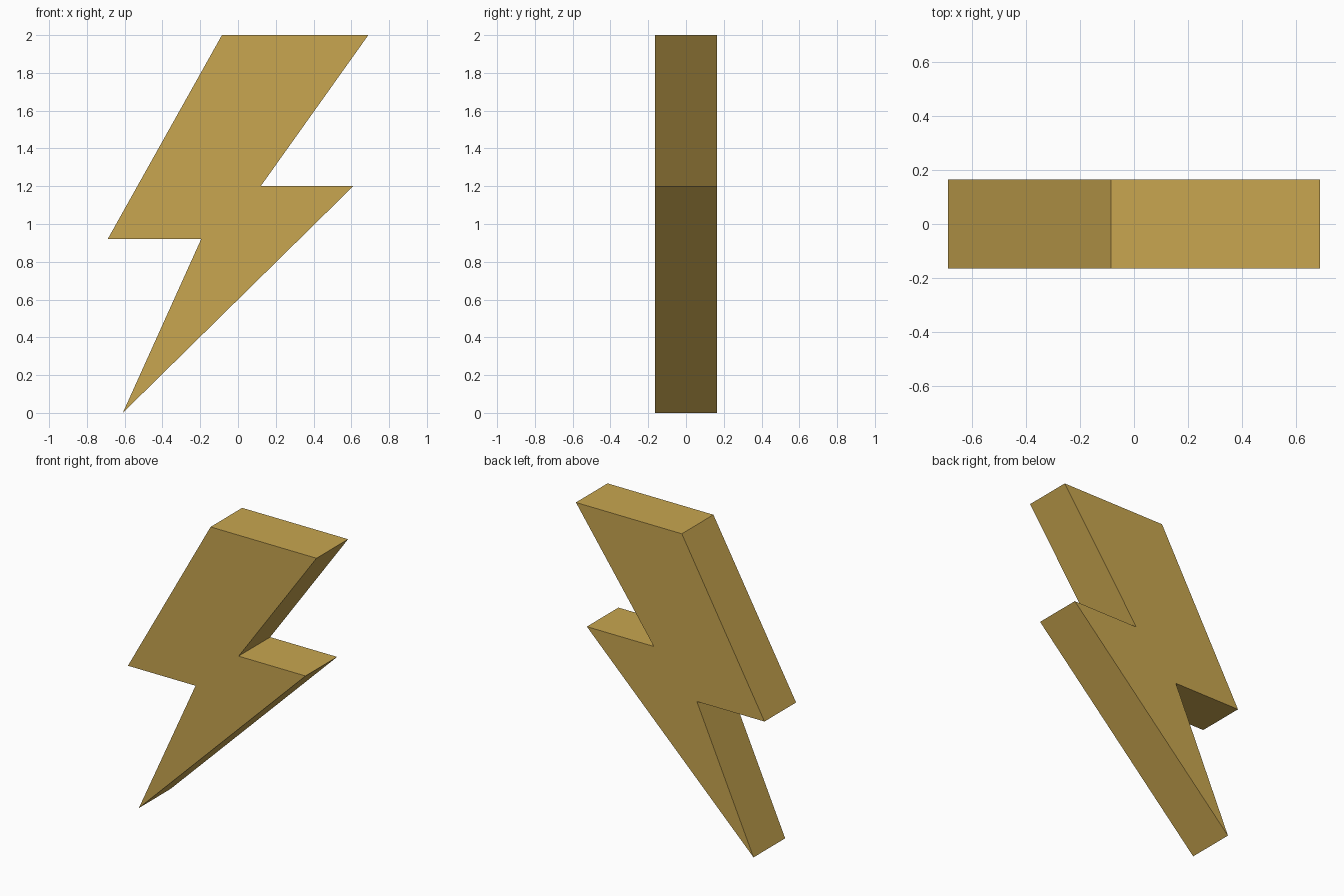
import bpy
import bmesh
from mathutils import Vector

cube = bpy.data.objects.get("Cube")
if cube:
    bpy.data.objects.remove(cube, do_unlink=True)

# Golden material
gold = bpy.data.materials.new("golden_yellow")
gold.use_nodes = True
colour = (0.58, 0.38, 0.08, 1.0)
gold.diffuse_color = colour
gold.node_tree.nodes["Principled BSDF"].inputs["Base Color"].default_value = colour

# Zigzag outline of the bolt in the x-z plane, counter-clockwise from the front
DEPTH = 0.33
OUTLINE = [(-0.61, 0), (0.61, 1.2), (0.12, 1.2), (0.69, 2),
           (-0.085, 2), (-0.69, 0.92), (-0.195, 0.92)]

# Flat front face extruded straight back into a slab
bm = bmesh.new()
front = bm.faces.new([bm.verts.new((x, -DEPTH / 2, z)) for x, z in OUTLINE])
slab = bmesh.ops.extrude_face_region(bm, geom=[front], use_keep_orig=True)
back_verts = [g for g in slab["geom"] if isinstance(g, bmesh.types.BMVert)]
bmesh.ops.translate(bm, verts=back_verts, vec=Vector((0, DEPTH, 0)))
bmesh.ops.recalc_face_normals(bm, faces=bm.faces)

mesh = bpy.data.meshes.new("lightning_bolt")
bm.to_mesh(mesh)
bm.free()
mesh.materials.append(gold)
bolt = bpy.data.objects.new("lightning_bolt", mesh)
bpy.context.collection.objects.link(bolt)
